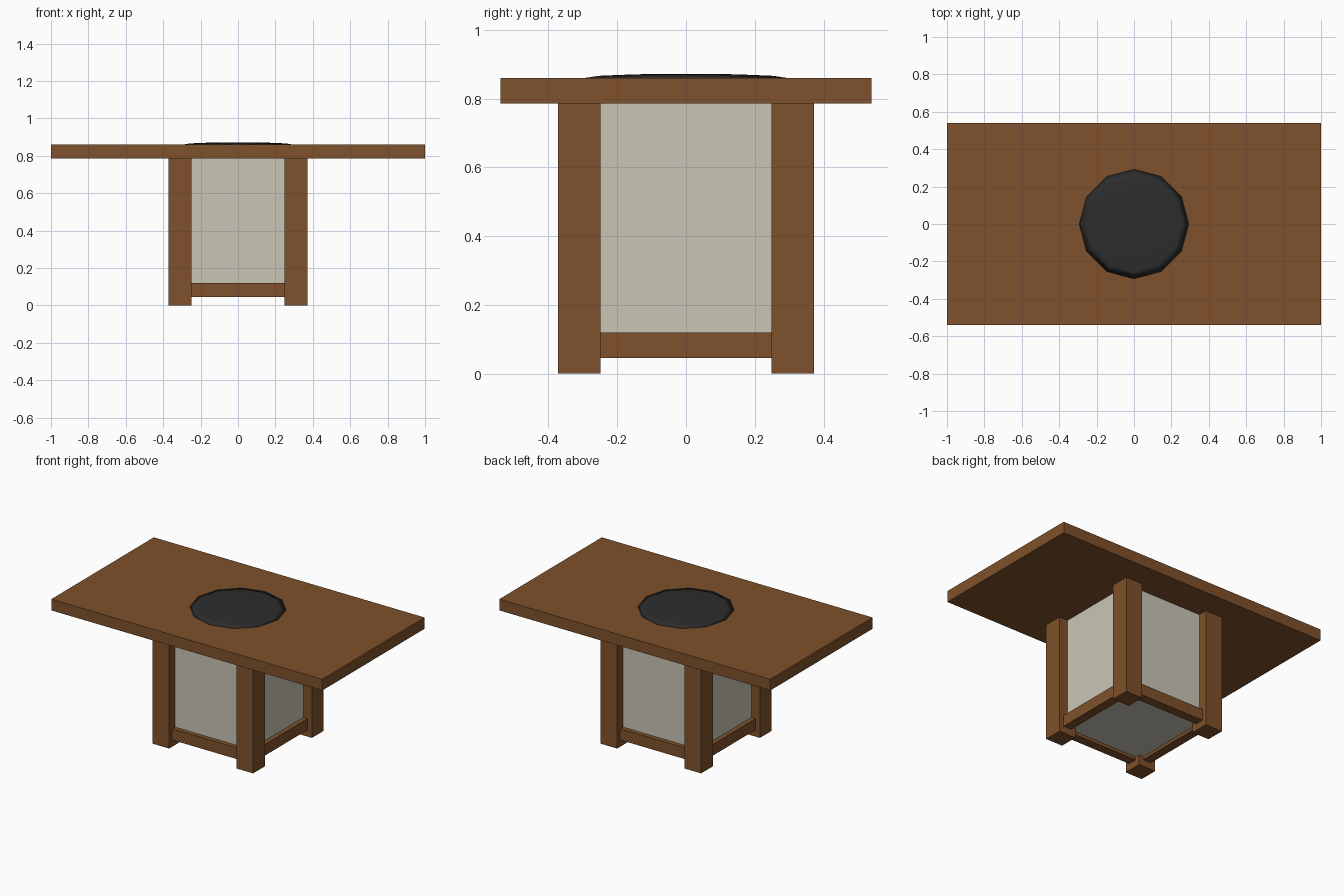
import bpy, bmesh
from mathutils import Matrix

if "Cube" in bpy.data.objects:
    bpy.data.objects.remove(bpy.data.objects["Cube"])


def material(name, rgb):
    m = bpy.data.materials.new(name)
    m.diffuse_color = (*rgb, 1)
    m.use_nodes = True
    m.node_tree.nodes["Principled BSDF"].inputs["Base Color"].default_value = m.diffuse_color
    return m


wood = material("brown_wood", (0.212, 0.083, 0.025))
panel = material("pale_panel", (0.584, 0.565, 0.468))
dark = material("charcoal", (0.026, 0.026, 0.026))


def add_object(name, bm, mat):
    mesh = bpy.data.meshes.new(name)
    bm.to_mesh(mesh)
    bm.free()
    mesh.materials.append(mat)
    ob = bpy.data.objects.new(name, mesh)
    bpy.context.collection.objects.link(ob)
    return ob


def box(name, lo, hi, mat):
    size = [b - a for a, b in zip(lo, hi)]
    mid = [(a + b) / 2 for a, b in zip(lo, hi)]
    bm = bmesh.new()
    bmesh.ops.create_cube(bm, size=1, matrix=Matrix.Translation(mid) @ Matrix.Diagonal((*size, 1)))
    return add_object(name, bm, mat)


TOP, UNDER = 0.86, 0.785
OUT, IN = 0.372, 0.248

# Table top and the enclosed base
box("table_top", (-1, -0.54, UNDER), (1, 0.54, TOP), wood)
box("base_panels", (-0.31, -0.31, 0.065), (0.31, 0.31, UNDER), panel)

# Four square legs
for sx, side in ((-1, "left"), (1, "right")):
    for sy, end in ((-1, "front"), (1, "back")):
        xs, ys = sorted((sx * IN, sx * OUT)), sorted((sy * IN, sy * OUT))
        box(f"{end}_{side}_leg", (xs[0], ys[0], 0), (xs[1], ys[1], UNDER), wood)

# Bottom rails between the legs, set back from the leg faces
for s, end, side in ((-1, "front", "left"), (1, "back", "right")):
    a, b = sorted((s * 0.28, s * 0.34))
    box(f"{end}_rail", (-IN, a, 0.045), (IN, b, 0.12), wood)
    box(f"{side}_rail", (a, -IN, 0.045), (b, IN, 0.12), wood)

# Shallow twelve-sided domed cover in the table top
bm = bmesh.new()
bmesh.ops.create_uvsphere(bm, u_segments=12, v_segments=6, radius=1,
                          matrix=Matrix.Translation((0, 0, TOP)) @ Matrix.Diagonal((0.293, 0.293, 0.012, 1)))
for f in bm.faces:
    f.smooth = True
add_object("domed_cover", bm, dark)
